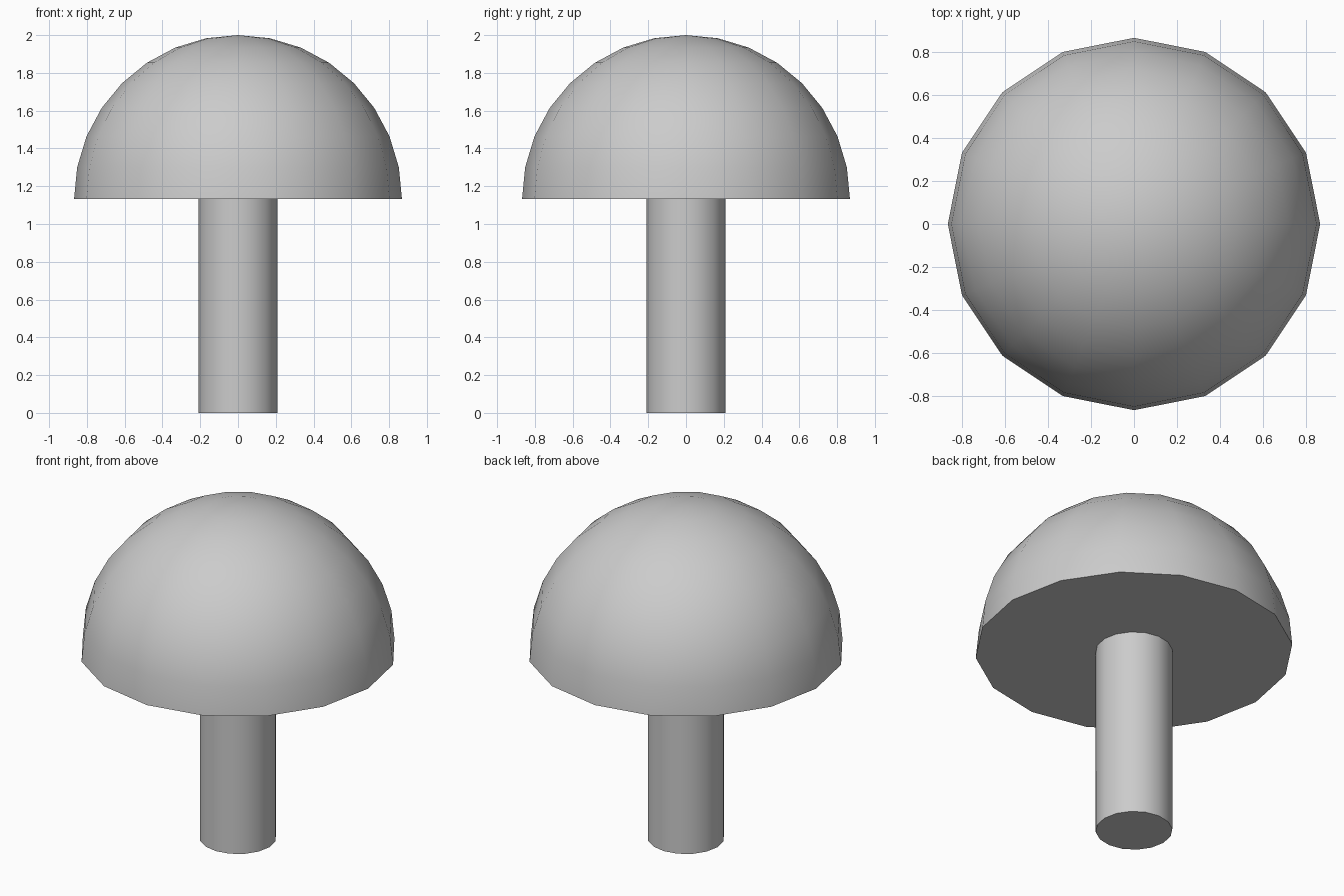
import bpy, bmesh, math

if "Cube" in bpy.data.objects:
    bpy.data.objects.remove(bpy.data.objects["Cube"])

SIDES = 16
CAP_R, CAP_Z = 0.868, 1.132
STEM_R = 0.21


def lathe(name, profile):
    """Revolve (radius, z) points around z; radius 0 ends become a pole."""
    bm = bmesh.new()
    rings = []
    for r, z in profile:
        if r < 1e-6:
            rings.append([bm.verts.new((0, 0, z))])
        else:
            rings.append([bm.verts.new((r * math.cos(math.tau * i / SIDES),
                                        r * math.sin(math.tau * i / SIDES), z))
                          for i in range(SIDES)])
    for a, b in zip(rings, rings[1:]):
        for i in range(SIDES):
            j = (i + 1) % SIDES
            if len(b) == 1:
                bm.faces.new((a[i], a[j], b[0]))
            else:
                bm.faces.new((a[i], a[j], b[j], b[i]))
    # Flat end caps
    bm.faces.new(rings[0][::-1])
    if len(rings[-1]) > 1:
        bm.faces.new(rings[-1])
    mesh = bpy.data.meshes.new(name)
    bm.to_mesh(mesh)
    bm.free()
    obj = bpy.data.objects.new(name, mesh)
    bpy.context.collection.objects.link(obj)
    bpy.ops.object.select_all(action='DESELECT')
    obj.select_set(True)
    bpy.context.view_layer.objects.active = obj
    bpy.ops.object.shade_smooth_by_angle(angle=math.radians(35))
    return obj


# Domed cap: half sphere with a flat underside
dome = [(CAP_R * math.cos(math.pi / 2 * k / 8), CAP_Z + CAP_R * math.sin(math.pi / 2 * k / 8))
        for k in range(9)]
lathe("mushroom_cap", dome)

# Straight stem
lathe("mushroom_stem", [(STEM_R, 0), (STEM_R, CAP_Z)])
